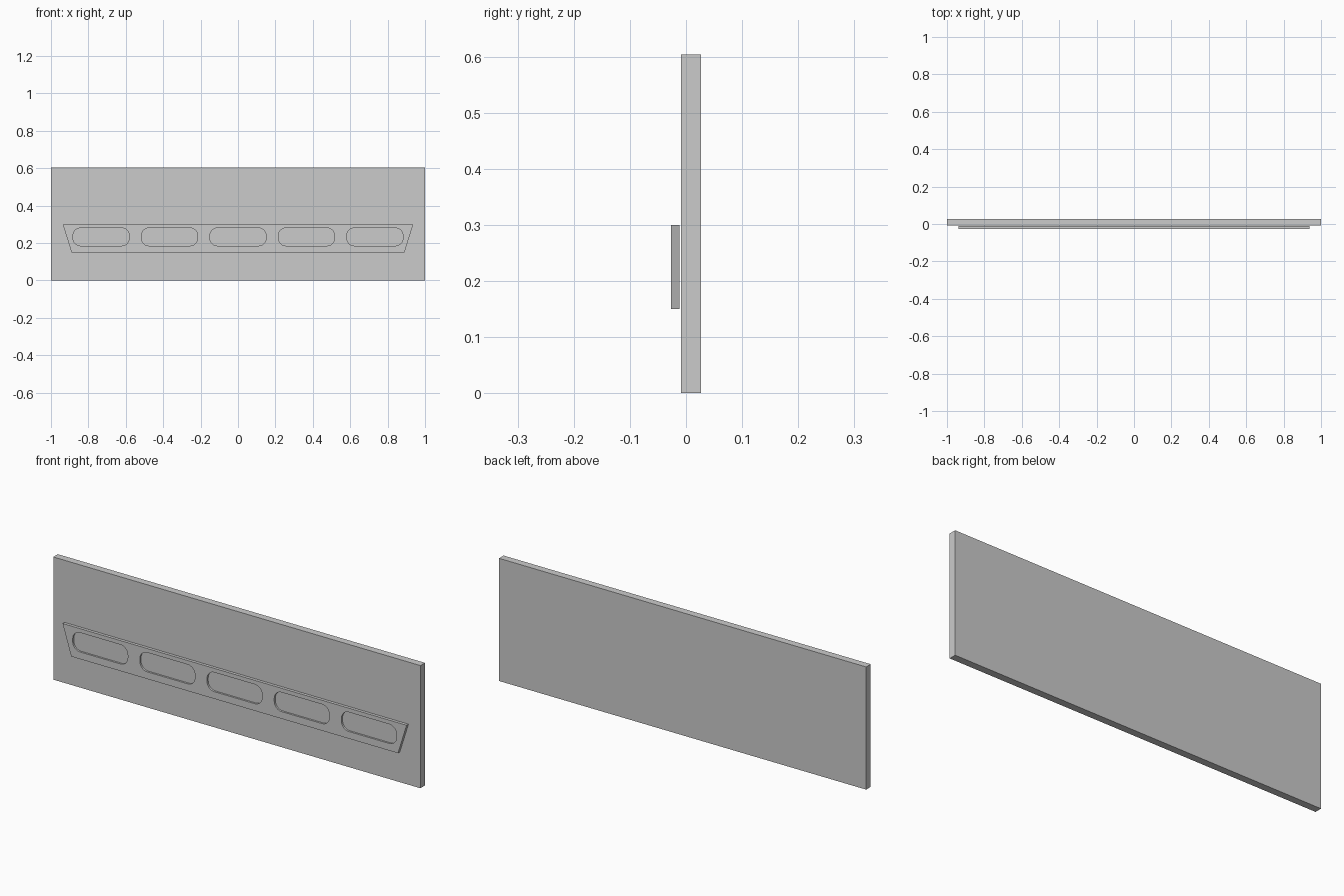
import bpy, bmesh, math

if "Cube" in bpy.data.objects:
    bpy.data.objects.remove(bpy.data.objects["Cube"])


def extrude_profile(name, loops, y0, y1):
    """Solid made by extruding closed XZ outlines from y0 to y1."""
    bm = bmesh.new()
    for pts in loops:
        face = bm.faces.new([bm.verts.new((x, y0, z)) for x, z in pts])
        res = bmesh.ops.extrude_face_region(bm, geom=[face])
        verts = [v for v in res["geom"] if isinstance(v, bmesh.types.BMVert)]
        bmesh.ops.translate(bm, verts=verts, vec=(0, y1 - y0, 0))
    bmesh.ops.recalc_face_normals(bm, faces=bm.faces)
    mesh = bpy.data.meshes.new(name)
    bm.to_mesh(mesh)
    bm.free()
    obj = bpy.data.objects.new(name, mesh)
    bpy.context.collection.objects.link(obj)
    return obj


def rounded_rect(cx, cz, w, h, r, steps=8):
    pts = []
    for q, (sx, sz) in enumerate([(1, 1), (-1, 1), (-1, -1), (1, -1)]):
        for i in range(steps + 1):
            a = math.pi / 2 * (q + i / steps)
            pts.append((cx + sx * (w / 2 - r) + r * math.cos(a),
                        cz + sz * (h / 2 - r) + r * math.sin(a)))
    return pts


# Main board
extrude_profile("back_panel", [[(-1, 0), (1, 0), (1, 0.604), (-1, 0.604)]],
                -0.009, 0.0265)

# Tapered plate on the front, floating just off the board
plate = extrude_profile(
    "front_plate",
    [[(-0.89, 0.15), (0.89, 0.15), (0.937, 0.30), (-0.937, 0.30)]],
    -0.0265, -0.012)

# Five shallow rounded pockets in the plate
pockets = [rounded_rect(0.366 * i, 0.2325, 0.30, 0.095, 0.04)
           for i in range(-2, 3)]
cutter = extrude_profile("pocket_cutter", pockets, -0.05, -0.0175)
cutter.hide_render = True
cutter.display_type = 'WIRE'

cut = plate.modifiers.new("pockets", 'BOOLEAN')
cut.operation = 'DIFFERENCE'
cut.solver = 'EXACT'
cut.object = cutter
